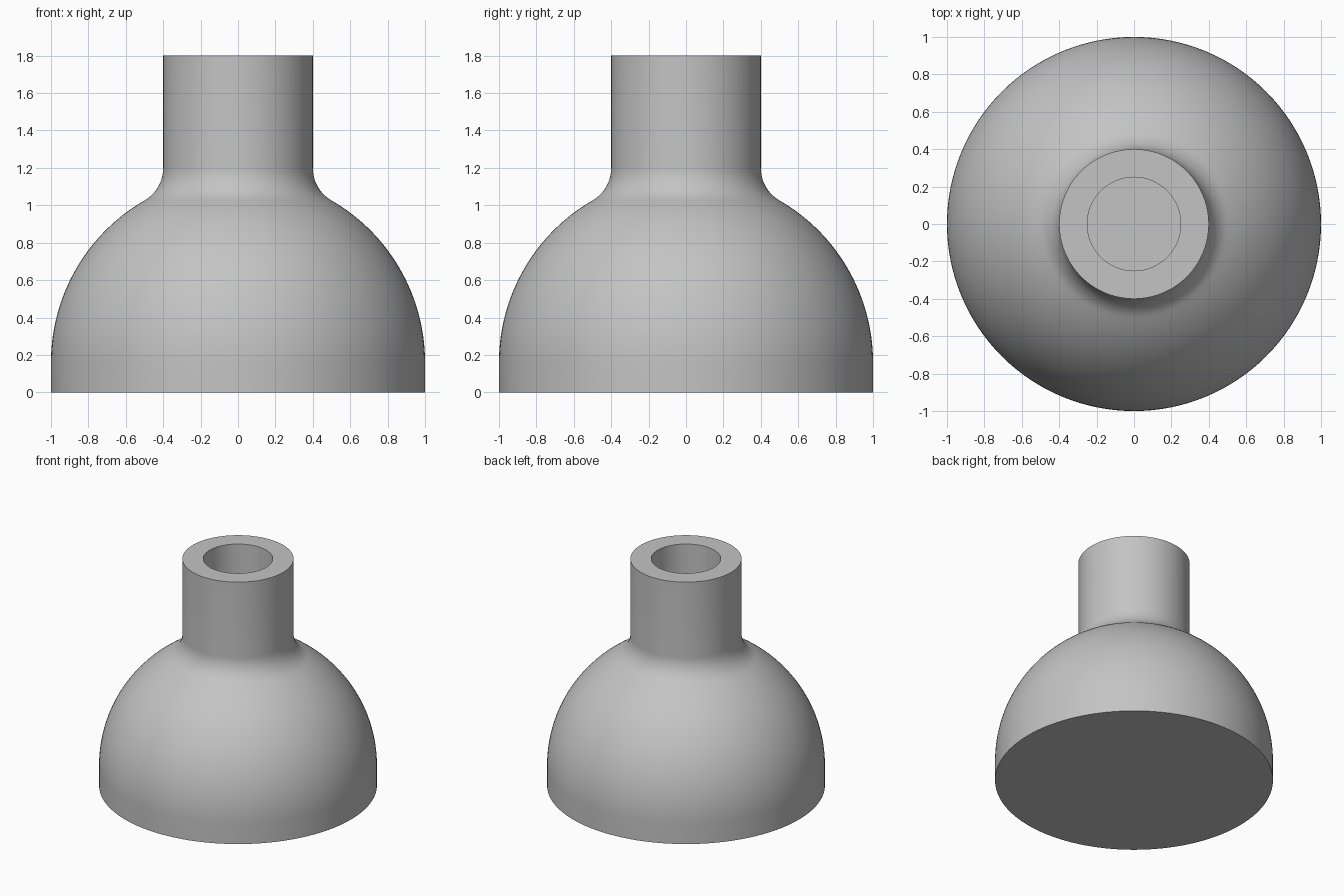
import bpy
import bmesh
from math import sin, cos, pi, radians, sqrt
from mathutils import Matrix, Vector

cube = bpy.data.objects.get("Cube")
if cube:
    bpy.data.objects.remove(cube, do_unlink=True)

# Main dimensions
BASE_R, NECK_R, BORE_R = 1.0, 0.4, 0.25
TOP_Z, BORE_Z, DOME_Z = 1.8, 1.0, 0.16
FILLET = 0.2
SEGMENTS = 128

grey = bpy.data.materials.new("plain grey")
grey.use_nodes = True
colour = (0.55, 0.55, 0.55, 1)
grey.diffuse_color = colour
grey.node_tree.nodes["Principled BSDF"].inputs["Base Color"].default_value = colour


def arc(cx, cz, r, start, end, steps):
    """Points of an arc in the radius-height plane, angles in radians."""
    angles = [start + (end - start) * i / steps for i in range(steps + 1)]
    return [(cx + r * cos(a), cz + r * sin(a)) for a in angles]


def lathe(name, profile):
    """Spin a profile that starts and ends on the axis into a closed solid."""
    bm = bmesh.new()
    verts = [bm.verts.new((r, 0, z)) for r, z in profile]
    edges = [bm.edges.new(pair) for pair in zip(verts, verts[1:])]
    bmesh.ops.spin(bm, geom=verts + edges, cent=(0, 0, 0), axis=(0, 0, 1),
                   angle=2 * pi, steps=SEGMENTS, use_duplicate=False)
    bmesh.ops.remove_doubles(bm, verts=bm.verts, dist=0.0001)
    bmesh.ops.recalc_face_normals(bm, faces=bm.faces)
    mesh = bpy.data.meshes.new(name)
    bm.to_mesh(mesh)
    bm.free()
    mesh.materials.append(grey)
    obj = bpy.data.objects.new(name, mesh)
    bpy.context.collection.objects.link(obj)
    bpy.ops.object.select_all(action="DESELECT")
    obj.select_set(True)
    bpy.context.view_layer.objects.active = obj
    bpy.ops.object.shade_smooth_by_angle(angle=radians(30))
    return obj


# The fillet touches both the dome and the neck
fillet_x = NECK_R + FILLET
fillet_z = DOME_Z + sqrt((BASE_R + FILLET) ** 2 - fillet_x ** 2)
touch = Vector((fillet_x, fillet_z - DOME_Z)).angle(Vector((1, 0)))

# Flat base, short skirt, dome, fillet, neck, rim and blind bore
profile = [(0, 0), (BASE_R, 0)]
profile += arc(0, DOME_Z, BASE_R, 0, touch, 32)
profile += arc(fillet_x, fillet_z, FILLET, touch + pi, pi, 12)[1:]
profile += [(NECK_R, TOP_Z), (BORE_R, TOP_Z), (BORE_R, BORE_Z), (0, BORE_Z)]
lathe("domed_body_with_neck", profile)
